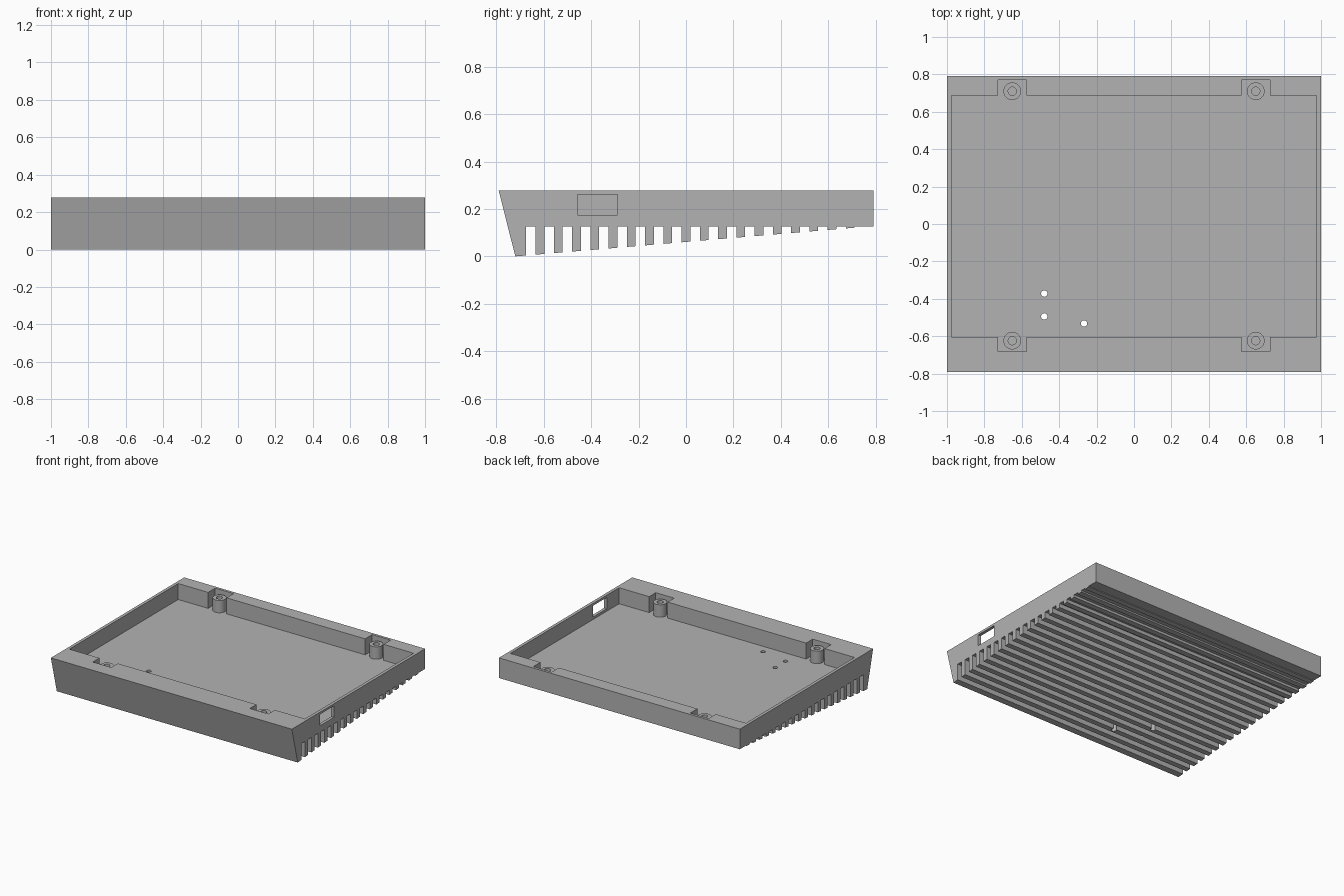
import bpy, bmesh
from mathutils import Vector

cube = bpy.data.objects.get("Cube")
if cube:
    bpy.data.objects.remove(cube, do_unlink=True)

TOP, FLOOR, UNDER = 0.277, 0.157, 0.126
BACK, PITCH, FIN = 0.79, 0.077, 0.0185

grey = bpy.data.materials.new("plain grey")
grey.use_nodes = True
colour = (0.45, 0.45, 0.45, 1)
grey.diffuse_color = colour
grey.node_tree.nodes["Principled BSDF"].inputs["Base Color"].default_value = colour


def prism(name, points, direction):
    """Extrude a closed outline of 3D points along a direction."""
    bm = bmesh.new()
    face = bm.faces.new([bm.verts.new(p) for p in points])
    out = bmesh.ops.extrude_face_region(bm, geom=[face])["geom"]
    verts = [v for v in out if isinstance(v, bmesh.types.BMVert)]
    bmesh.ops.translate(bm, verts=verts, vec=Vector(direction))
    bmesh.ops.recalc_face_normals(bm, faces=bm.faces)
    mesh = bpy.data.meshes.new(name)
    bm.to_mesh(mesh)
    bm.free()
    ob = bpy.data.objects.new(name, mesh)
    bpy.context.collection.objects.link(ob)
    mesh.materials.append(grey)
    return ob


def cylinder(name, radius, x, y, low, high):
    bpy.ops.mesh.primitive_cylinder_add(
        vertices=32, radius=radius, depth=high - low,
        location=(x, y, (low + high) / 2))
    ob = bpy.context.object
    ob.name = name
    ob.data.materials.append(grey)
    return ob


def cut(target, cutter):
    mod = target.modifiers.new("cut", 'BOOLEAN')
    mod.operation, mod.solver, mod.object = 'DIFFERENCE', 'EXACT', cutter
    bpy.context.view_layer.objects.active = target
    bpy.ops.object.modifier_apply(modifier=mod.name)
    bpy.data.objects.remove(cutter, do_unlink=True)


def slant(y):
    return 0.0845 * (y + 0.72)


# Side profile: sloped front, then a comb of fins that get shorter to the back
side = [(-BACK, TOP), (-0.72, 0), (-0.675, slant(-0.675)), (-0.675, UNDER)]
for k in range(-8, 10):
    a, b = k * PITCH - FIN, k * PITCH + FIN
    side += [(a, UNDER), (a, slant(a)), (b, slant(b)), (b, UNDER)]
side += [(BACK, UNDER), (BACK, TOP)]
tray = prism("finned_tray", [(-1, y, z) for y, z in side], (2, 0, 0))

# Cavity outline with four notches around the screw posts
X, Y0, Y1 = 0.977, -0.603, 0.686
N0, N1 = 0.575, 0.728


def notched_edge(y, notch):
    return [(-X, y), (-N1, y), (-N1, notch), (-N0, notch), (-N0, y),
            (N0, y), (N0, notch), (N1, notch), (N1, y), (X, y)]


outline = notched_edge(Y0, -0.681) + notched_edge(Y1, 0.77)[::-1]
cut(tray, prism("cavity_cutter", [(x, y, FLOOR) for x, y in outline], (0, 0, 0.3)))

# Port opening in the left wall
port = [(-0.458, 0.175), (-0.29, 0.175), (-0.29, 0.26), (-0.458, 0.26)]
cut(tray, prism("port_cutter", [(0.9, y, z) for y, z in port], (0.2, 0, 0)))

# Small through holes in the floor
for x, y in [(-0.48, -0.372), (-0.48, -0.494), (-0.267, -0.532)]:
    cut(tray, cylinder("hole_cutter", 0.017, x, y, -0.1, 0.25))

# Hollow screw posts
posts = []
for x in (-0.651, 0.651):
    for y, place in ((-0.624, "front"), (0.71, "back")):
        post = cylinder(place + ("_left" if x > 0 else "_right") + "_post",
                        0.047, x, y, FLOOR - 0.01, 0.25)
        cut(post, cylinder("bore_cutter", 0.022, x, y, FLOOR + 0.003, 0.3))
        posts.append(post)

# Smooth the round walls, keep edges crisp
bpy.ops.object.select_all(action='DESELECT')
for ob in [tray] + posts:
    ob.select_set(True)
bpy.context.view_layer.objects.active = tray
bpy.ops.object.shade_smooth_by_angle()
